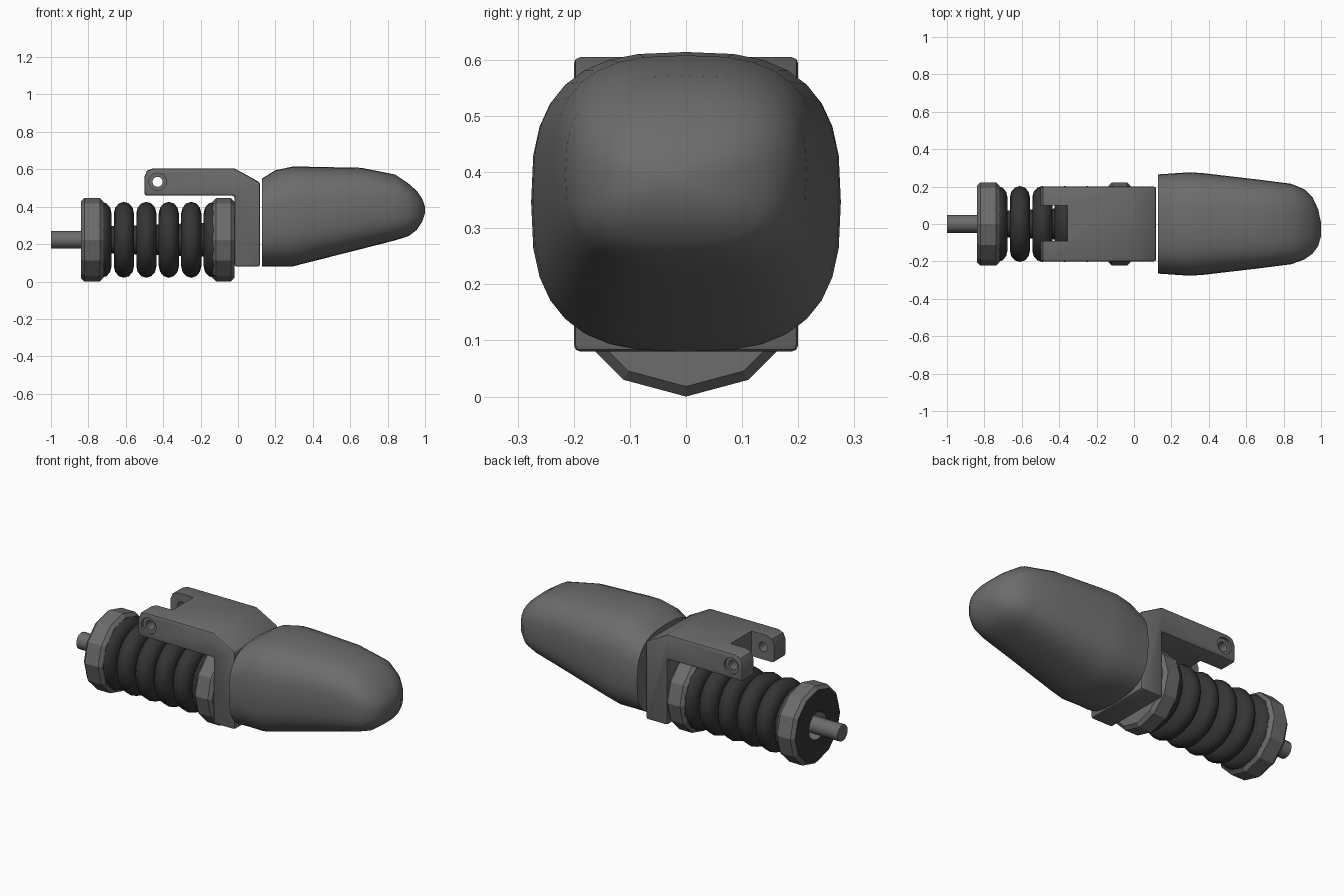
import bpy, bmesh, math
from mathutils import Vector, Matrix

cube = bpy.data.objects.get("Cube")
if cube:
    bpy.data.objects.remove(cube)

AXIS_Z = 0.223


def material(name, value):
    m = bpy.data.materials.new(name)
    m.use_nodes = True
    colour = (value, value, value, 1)
    m.diffuse_color = colour
    m.node_tree.nodes["Principled BSDF"].inputs["Base Color"].default_value = colour
    return m


grey = material("grey metal", 0.15)
rubber = material("dark rubber", 0.035)


def finish(name, bm, mats, angle=None):
    bmesh.ops.recalc_face_normals(bm, faces=bm.faces)
    mesh = bpy.data.meshes.new(name)
    bm.to_mesh(mesh)
    bm.free()
    ob = bpy.data.objects.new(name, mesh)
    bpy.context.collection.objects.link(ob)
    for m in mats:
        mesh.materials.append(m)
    bpy.ops.object.select_all(action="DESELECT")
    ob.select_set(True)
    bpy.context.view_layer.objects.active = ob
    if angle:
        bpy.ops.object.shade_smooth_by_angle(angle=math.radians(angle))
    return ob


def loft(bm, rings, closed=False):
    """Bridge rings of points; cap the ends unless the loop closes on itself."""
    rows = [[bm.verts.new(p) for p in ring] for ring in rings]
    n = len(rows[0])
    pairs = list(zip(rows, rows[1:])) + ([(rows[-1], rows[0])] if closed else [])
    for a, b in pairs:
        for i in range(n):
            j = (i + 1) % n
            bm.faces.new((a[i], a[j], b[j], b[i]))
    if not closed:
        bm.faces.new(rows[0])
        bm.faces.new(rows[-1])


def turned(bm, profile, sides, closed=False):
    """Revolve (x, radius) points about the lengthwise axis."""
    loft(bm, [[(x, r * math.sin(math.tau * i / sides),
                AXIS_Z - r * math.cos(math.tau * i / sides))
               for i in range(sides)] for x, r in profile], closed)


# End collars: chamfered twelve-sided rings
def collar(name, x0, x1, hole):
    bm = bmesh.new()
    r, c = 0.223, 0.018
    turned(bm, [(x0, hole), (x0, r - c), (x0 + c, r), (x1 - c, r),
                (x1, r - c), (x1, hole)], 12, True)
    return finish(name, bm, [grey, rubber])


outer = collar("outer_collar", -0.84, -0.72, 0.08)
for f in outer.data.polygons:
    if f.normal.x < -0.9:
        f.material_index = 1
collar("inner_collar", -0.135, -0.02, 0.05)

# Rod
bm = bmesh.new()
turned(bm, [(-1.0, 0.047), (-0.03, 0.047)], 12)
finish("rod", bm, [grey], 40)

# Rubber core and bellows rings
bm = bmesh.new()
turned(bm, [(-0.76, 0.07), (-0.05, 0.095)], 12)
finish("bellows_core", bm, [rubber], 40)
for k in range(6):
    x = -0.73 + 0.12 * k
    bm = bmesh.new()
    turned(bm, [(x + 0.054 * math.cos(math.tau * i / 12),
                 0.14 + 0.063 * math.sin(math.tau * i / 12))
                for i in range(12)], 24, True)
    finish(f"bellows_ring_{k + 1}", bm, [rubber], 40)

# Bracket: side profile extruded across, edges softened
side = [(-0.02, 0.08), (0.118, 0.08), (0.118, 0.53), (-0.02, 0.605), (-0.455, 0.605),
        (-0.487, 0.592), (-0.5, 0.56), (-0.5, 0.46), (-0.02, 0.46)]
bm = bmesh.new()
loft(bm, [[(x, y, z) for x, z in side] for y in (-0.2, 0.2)])
bracket = finish("bracket", bm, [grey])
bevel = bracket.modifiers.new("soft edges", "BEVEL")
bevel.width = 0.012
bevel.segments = 2
bevel.limit_method = "ANGLE"
bevel.angle_limit = math.radians(50)
bpy.ops.object.modifier_apply(modifier=bevel.name)


def cut(target, bm):
    cutter = finish("cutter", bm, [grey])
    cutter.hide_render = True
    mod = target.modifiers.new("cut", "BOOLEAN")
    mod.operation = "DIFFERENCE"
    mod.solver = "EXACT"
    mod.object = cutter
    bpy.context.view_layer.objects.active = target
    bpy.ops.object.modifier_apply(modifier=mod.name)
    bpy.data.objects.remove(cutter)


# Fork slot
bm = bmesh.new()
bmesh.ops.create_cube(bm, size=1, matrix=Matrix.LocRotScale(
    Vector((-0.455, 0.005, 0.53)), None, Vector((0.2, 0.19, 0.3))))
cut(bracket, bm)

# Pin hole and its wider recesses
for radius, y, depth in ((0.027, 0, 0.6), (0.047, 0.2, 0.03), (0.047, -0.2, 0.03)):
    bm = bmesh.new()
    bmesh.ops.create_cone(bm, cap_ends=True, segments=16, radius1=radius, radius2=radius,
                          depth=depth, matrix=Matrix.Translation((-0.43, y, 0.533))
                          @ Matrix.Rotation(math.pi / 2, 4, "X"))
    cut(bracket, bm)
bpy.ops.object.select_all(action="DESELECT")
bracket.select_set(True)
bpy.context.view_layer.objects.active = bracket
bpy.ops.object.shade_smooth_by_angle(angle=math.radians(30))

# Fingertip: rounded-square sections (x, half width, bottom, top, sideways shift)
sections = [(0.127, 0.265, 0.08, 0.55, 0), (0.2, 0.27, 0.08, 0.595, 0),
            (0.29, 0.276, 0.08, 0.614, 0), (0.36, 0.273, 0.098, 0.614, 0),
            (0.66, 0.238, 0.174, 0.608, 0), (0.84, 0.215, 0.22, 0.572, 0),
            (0.91, 0.188, 0.242, 0.525, -0.002), (0.955, 0.15, 0.275, 0.485, -0.008),
            (0.985, 0.098, 0.32, 0.442, -0.02), (1.0, 0.035, 0.365, 0.4, -0.03)]


def power(v):
    return math.copysign(abs(v) ** (2 / 2.8), v)


bm = bmesh.new()
loft(bm, [[(x, s + w * power(math.cos(math.tau * i / 32)),
            (lo + hi) / 2 + (hi - lo) / 2 * power(math.sin(math.tau * i / 32)))
           for i in range(32)] for x, w, lo, hi, s in sections])
finish("fingertip", bm, [grey], 35)
